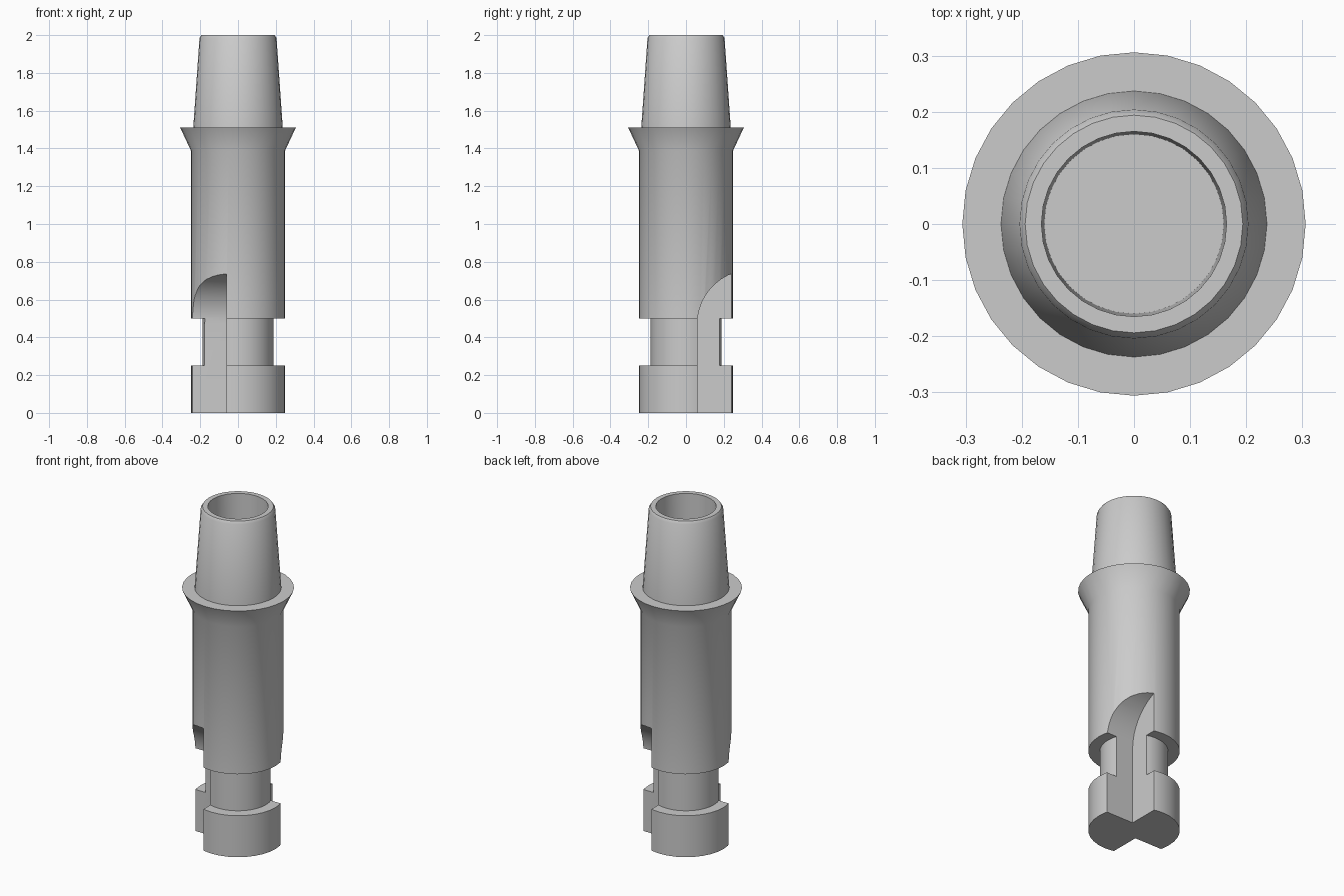
import bpy, bmesh, math
from mathutils import Matrix

if "Cube" in bpy.data.objects:
    bpy.data.objects.remove(bpy.data.objects["Cube"])

SIDES = 32

# Plain grey metal
grey = bpy.data.materials.new("grey_metal")
grey.use_nodes = True
colour = (0.6, 0.6, 0.6, 1)
grey.diffuse_color = colour
grey.node_tree.nodes["Principled BSDF"].inputs["Base Color"].default_value = colour


def make_object(name, bm):
    bmesh.ops.recalc_face_normals(bm, faces=bm.faces)
    mesh = bpy.data.meshes.new(name)
    bm.to_mesh(mesh)
    bm.free()
    mesh.materials.append(grey)
    obj = bpy.data.objects.new(name, mesh)
    bpy.context.collection.objects.link(obj)
    return obj


def lathe(name, profile):
    """Revolve (radius, height) points into a closed solid."""
    bm = bmesh.new()
    rings = []
    for r, z in profile:
        rings.append([bm.verts.new((r * math.cos(a), r * math.sin(a), z))
                      for a in (2 * math.pi * i / SIDES for i in range(SIDES))])
    for low, high in zip(rings, rings[1:]):
        for i in range(SIDES):
            j = (i + 1) % SIDES
            bm.faces.new((low[i], low[j], high[j], high[i]))
    bm.faces.new(rings[0])
    bm.faces.new(rings[-1])
    return make_object(name, bm)


def notch_cutter(name, turn):
    """Quadrant slot with a curved run-out at its top."""
    inner, start, radius, steps = 0.06, 0.47, 0.287, 10
    outline = [(0.4, -0.1), (inner, -0.1)]
    for i in range(steps + 1):
        a = math.radians(80) * i / steps
        outline.append((inner + radius * (1 - math.cos(a)), start + radius * math.sin(a)))
    outline.append((0.4, outline[-1][1]))
    bm = bmesh.new()
    face = bm.faces.new([bm.verts.new((inner, y, z)) for y, z in outline])
    side = bmesh.ops.extrude_face_region(bm, geom=[face])
    moved = [v for v in side["geom"] if isinstance(v, bmesh.types.BMVert)]
    bmesh.ops.translate(bm, verts=moved, vec=(0.34, 0, 0))
    bm.transform(Matrix.Rotation(turn, 4, "Z"))
    return make_object(name, bm)


# Foot, groove, shank, flared collar, tapered neck and blind bore
body = lathe("shank_body", [
    (0.25, 0), (0.25, 0.25), (0.187, 0.25), (0.187, 0.5), (0.25, 0.5),
    (0.25, 1.39), (0.306, 1.51), (0.237, 1.51), (0.204, 1.985),
    (0.194, 2.0), (0.165, 2.0), (0.16, 1.5)])

# Two opposite notches
for label, turn in (("back", 0), ("front", math.pi)):
    cutter = notch_cutter(label + "_notch_cutter", turn)
    mod = body.modifiers.new(label + "_notch", "BOOLEAN")
    mod.operation = "DIFFERENCE"
    mod.solver = "EXACT"
    mod.object = cutter
    bpy.context.view_layer.objects.active = body
    bpy.ops.object.modifier_apply(modifier=mod.name)
    bpy.data.objects.remove(cutter)

# Smooth round surfaces, crisp edges
bpy.ops.object.select_all(action="DESELECT")
body.select_set(True)
bpy.context.view_layer.objects.active = body
bpy.ops.object.shade_smooth_by_angle(angle=math.radians(30))
